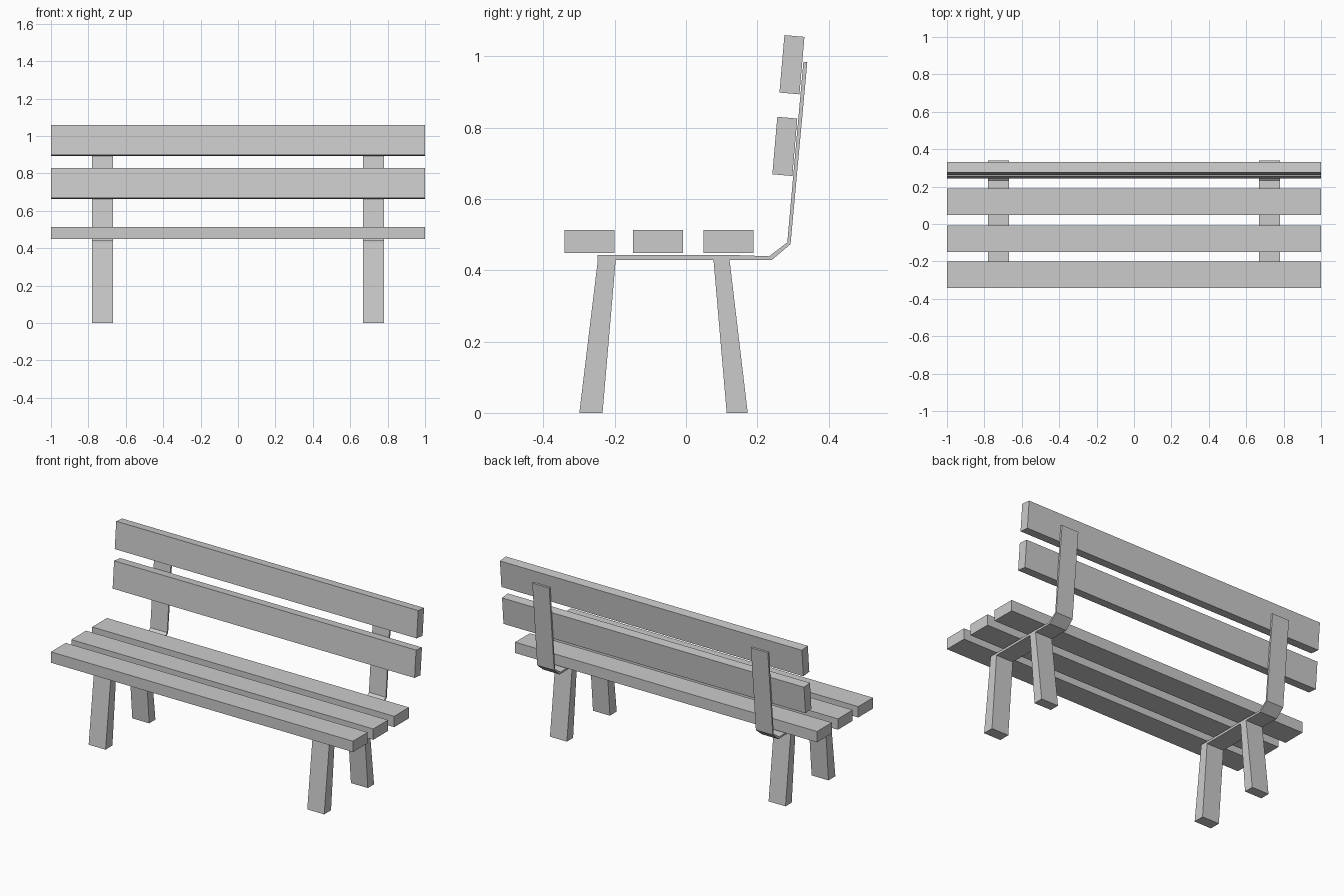
import bpy, bmesh

if "Cube" in bpy.data.objects:
    bpy.data.objects.remove(bpy.data.objects["Cube"])


def extrude_profile(name, profile, x0, x1):
    """Extrude a closed (y, z) outline from x0 to x1."""
    bm = bmesh.new()
    face = bm.faces.new([bm.verts.new((x0, y, z)) for y, z in profile])
    out = bmesh.ops.extrude_face_region(bm, geom=[face])
    moved = [g for g in out["geom"] if isinstance(g, bmesh.types.BMVert)]
    bmesh.ops.translate(bm, verts=moved, vec=(x1 - x0, 0, 0))
    bmesh.ops.recalc_face_normals(bm, faces=bm.faces)
    mesh = bpy.data.meshes.new(name)
    bm.to_mesh(mesh)
    bm.free()
    obj = bpy.data.objects.new(name, mesh)
    bpy.context.collection.objects.link(obj)
    return obj


def mirrored(name, profile):
    """Support piece on the right, mirrored to the left."""
    obj = extrude_profile(name, profile, 0.668, 0.780)
    obj.modifiers.new("Mirror", 'MIRROR').use_axis[0] = True
    return obj


# Three seat slats
for i, y in enumerate((-0.341, -0.149, 0.049)):
    extrude_profile(f"seat_slat_{i + 1}",
                    [(y, 0.448), (y + 0.14, 0.448), (y + 0.14, 0.513), (y, 0.513)],
                    -1, 1)

# Two leaning backrest slats
back = [(0.242, 0.669), (0.298, 0.664), (0.312, 0.825), (0.256, 0.830)]
for i, (dy, dz) in enumerate(((0, 0), (0.020, 0.229))):
    extrude_profile(f"back_slat_{i + 1}", [(y + dy, z + dz) for y, z in back], -1, 1)

# Bent metal strap carrying seat and backrest
mirrored("support_strap", [
    (-0.248, 0.443), (0.122, 0.443), (0.233, 0.439), (0.284, 0.478), (0.329, 0.984),
    (0.340, 0.983), (0.293, 0.473), (0.240, 0.428), (0.122, 0.429), (-0.248, 0.429)])

# Tapered splayed legs
mirrored("front_leg", [(-0.299, 0), (-0.234, 0), (-0.197, 0.430), (-0.247, 0.430)])
mirrored("back_leg", [(0.114, 0), (0.173, 0), (0.122, 0.430), (0.077, 0.430)])
